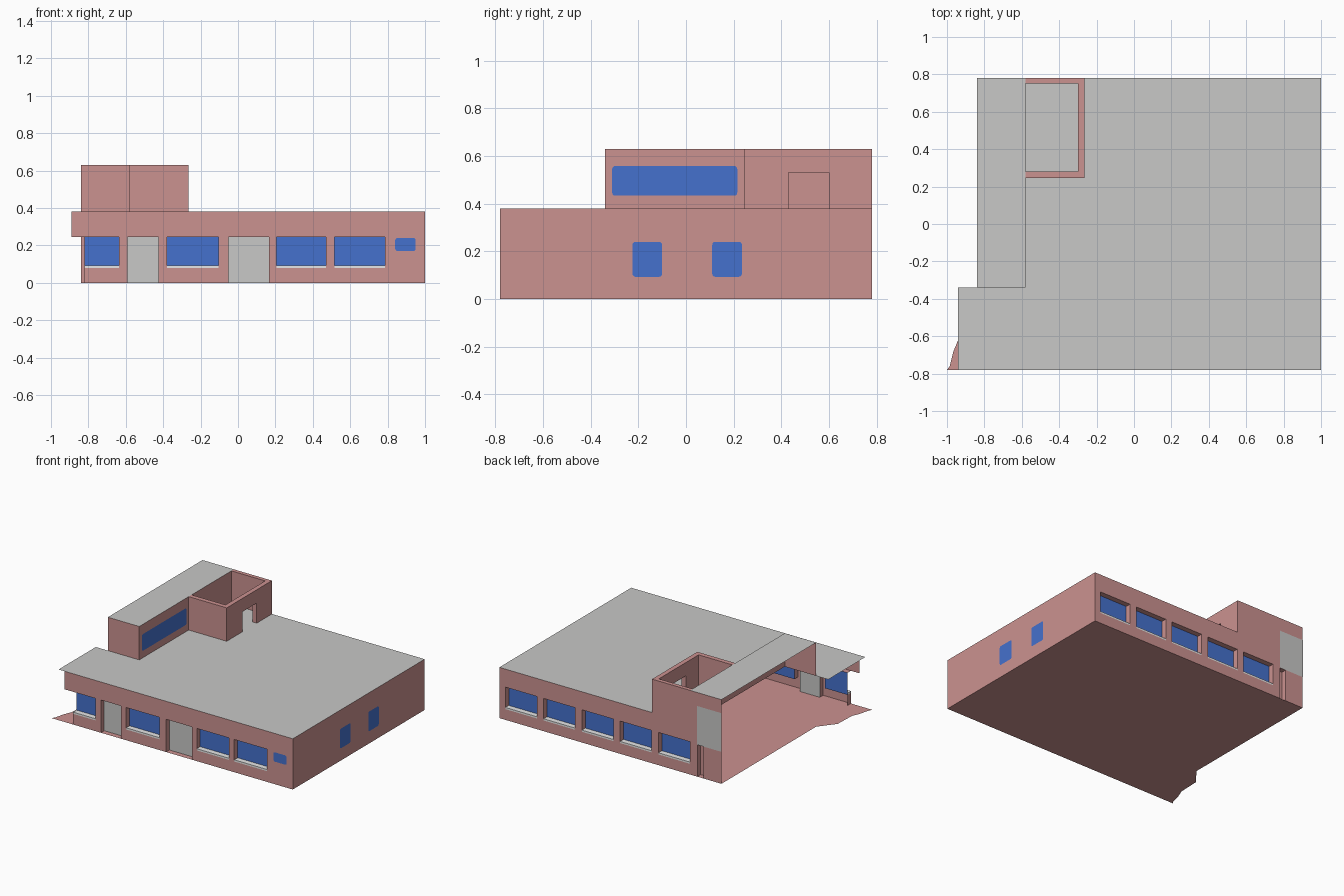
import bpy, bmesh, math

if "Cube" in bpy.data.objects:
    bpy.data.objects.remove(bpy.data.objects["Cube"])


def material(name, rgb):
    m = bpy.data.materials.new(name)
    m.diffuse_color = (*rgb, 1)
    m.use_nodes = True
    m.node_tree.nodes["Principled BSDF"].inputs["Base Color"].default_value = m.diffuse_color
    return m


PINK = material("pink_plaster", (0.60, 0.287, 0.28))
GREY = material("grey_roofing", (0.58, 0.58, 0.57))
BLUE = material("blue_glass", (0.06, 0.165, 0.61))
WHITE = material("white_sill", (0.82, 0.82, 0.82))


def build(name, faces, mat):
    """Object from a list of polygons given as corner points."""
    bm = bmesh.new()
    for pts in faces:
        bm.faces.new([bm.verts.new(p) for p in pts])
    bmesh.ops.remove_doubles(bm, verts=bm.verts, dist=1e-5)
    me = bpy.data.meshes.new(name)
    bm.to_mesh(me)
    bm.free()
    me.materials.append(mat)
    ob = bpy.data.objects.new(name, me)
    bpy.context.collection.objects.link(ob)
    return ob


def box(name, lo, hi, mat):
    bm = bmesh.new()
    bmesh.ops.create_cube(bm, size=1)
    for v in bm.verts:
        v.co = [(a + b) / 2 + c * (b - a) for a, b, c in zip(lo, hi, v.co)]
    me = bpy.data.meshes.new(name)
    bm.to_mesh(me)
    bm.free()
    me.materials.append(mat)
    ob = bpy.data.objects.new(name, me)
    bpy.context.collection.objects.link(ob)


def flat(points, z):
    return [(x, y, z) for x, y in points]


def facade(name, y, inward, x0, x1, top, holes, depth=0.04):
    """Wall sheet along x with recessed openings: (x0, x1, z0, z1, kind)."""
    yi = y + inward * depth
    xs = sorted({x0, x1, *(h[0] for h in holes), *(h[1] for h in holes)})
    zs = sorted({0, top, *(h[2] for h in holes), *(h[3] for h in holes)})
    faces = []
    s = -inward
    order = (lambda f: f) if s < 0 else (lambda f: f[::-1])
    for a, b in zip(xs, xs[1:]):
        for c, d in zip(zs, zs[1:]):
            mx, mz = (a + b) / 2, (c + d) / 2
            if not any(h[0] < mx < h[1] and h[2] < mz < h[3] for h in holes):
                faces.append(order([(a, y, c), (b, y, c), (b, y, d), (a, y, d)]))
    # jambs and heads of the openings
    for a, b, c, d, kind in holes:
        for x in (a, b):
            if x > x0:
                faces.append([(x, y, c), (x, yi, c), (x, yi, d), (x, y, d)])
        faces.append([(a, y, d), (b, y, d), (b, yi, d), (a, yi, d)])
    build(name, faces, PINK)
    # infill panes, doors and sills
    for i, (a, b, c, d, kind) in enumerate(holes):
        mat = {"window": BLUE, "door": GREY, "niche": PINK}[kind]
        build(f"{name}_{kind}_{i}",
              [order([(a, yi, c), (b, yi, c), (b, yi, d), (a, yi, d)])], mat)
        if kind == "window":
            box(f"{name}_sill_{i}", (a, min(y, yi), c), (b, max(y, yi), c + 0.013), WHITE)


def plate(name, u0, u1, z0, z1, place, r=0.013, mat=BLUE):
    """Thin flat panel with rounded corners; place maps (u, z) into space."""
    pts = []
    for cu, cz, start in ((u1 - r, z1 - r, 0), (u0 + r, z1 - r, 90),
                          (u0 + r, z0 + r, 180), (u1 - r, z0 + r, 270)):
        for k in range(4):
            t = math.radians(start + 30 * k)
            pts.append(place(cu + r * math.cos(t), cz + r * math.sin(t)))
    build(name, [pts], mat)


H, T = 0.38, 0.63       # low and high roof heights
Y = 0.78

# Ground slab and roofs
build("floor", [flat([(1, -Y), (1, Y), (-0.84, Y), (-0.84, -0.34), (-0.934, -0.46),
                      (-0.94, -0.62), (-0.965, -0.68), (-0.985, -0.76), (-1, -Y)], 0)], PINK)
build("low_roof", [flat([(-0.94, -Y), (1, -Y), (1, Y), (-0.58, Y),
                         (-0.58, -0.34), (-0.94, -0.34)], H)], GREY)
build("high_roof", [flat([(-0.84, -0.34), (-0.58, -0.34), (-0.58, Y), (-0.84, Y)], T)], GREY)

# Front facade with windows and doors
WZ = (0.08, 0.245)
front = [(a, b, *WZ, "window") for a, b in
         ((-0.82, -0.635), (-0.38, -0.105), (0.205, 0.47), (0.515, 0.785))]
front += [(a, b, 0, 0.245, "door") for a, b in ((-0.59, -0.425), (-0.05, 0.165))]
facade("front_wall", -Y, 1, -0.82, 1, H, front)
build("front_wall_end", [[(-0.82, -Y, 0), (-0.82, -Y + 0.04, 0),
                          (-0.82, -Y + 0.04, 0.08), (-0.82, -Y, 0.08)]], PINK)
build("fascia_end", [[(-0.89, -Y, 0.245), (-0.82, -Y, 0.245),
                      (-0.82, -Y, H), (-0.89, -Y, H)]], PINK)
plate("small_front_window", 0.84, 0.95, 0.17, 0.24, lambda u, z: (u, -Y - 0.002, z))

# Back facade: row of five windows and a narrow niche
back = [(0.69 - 0.317 * i, 0.95 - 0.317 * i, *WZ, "window") for i in range(5)]
back.append((-0.69, -0.64, 0, 0.24, "niche"))
facade("back_wall", Y, -1, -0.84, 1, H, back)
build("back_wall_upper", [[(-0.58, Y, H), (-0.84, Y, H), (-0.84, Y, T), (-0.58, Y, T)]], PINK)
build("back_grey_panel", [[(-0.64, Y + 0.002, 0.24), (-0.84, Y + 0.002, 0.24),
                           (-0.84, Y + 0.002, 0.53), (-0.64, Y + 0.002, 0.53)]], GREY)

# Right wall with two windows
build("right_wall", [[(1, -Y, 0), (1, Y, 0), (1, Y, H), (1, -Y, H)]], PINK)
for i, (a, b) in enumerate(((-0.225, -0.1), (0.11, 0.235))):
    plate(f"right_window_{i}", a, b, 0.093, 0.24, lambda u, z: (1.002, u, z))

# Upper storey walls; its left side is open
build("upper_front_wall", [[(-0.84, -0.34, H), (-0.58, -0.34, H),
                            (-0.58, -0.34, T), (-0.84, -0.34, T)]], PINK)
build("upper_right_wall", [[(-0.58, -0.34, H), (-0.58, Y, H),
                            (-0.58, Y, T), (-0.58, -0.34, T)]], PINK)
plate("upper_window", -0.31, 0.215, 0.433, 0.558, lambda u, z: (-0.578, u, z))

# Open-topped stair enclosure with a doorway
box("stair_front_wall", (-0.58, 0.245, H), (-0.265, 0.28, T), PINK)
box("stair_back_wall", (-0.58, 0.75, H), (-0.265, Y, T), PINK)
box("stair_side_wall_a", (-0.3, 0.28, H), (-0.265, 0.43, T), PINK)
box("stair_side_wall_b", (-0.3, 0.6, H), (-0.265, 0.75, T), PINK)
box("stair_lintel", (-0.3, 0.43, 0.53), (-0.265, 0.6, T), PINK)
